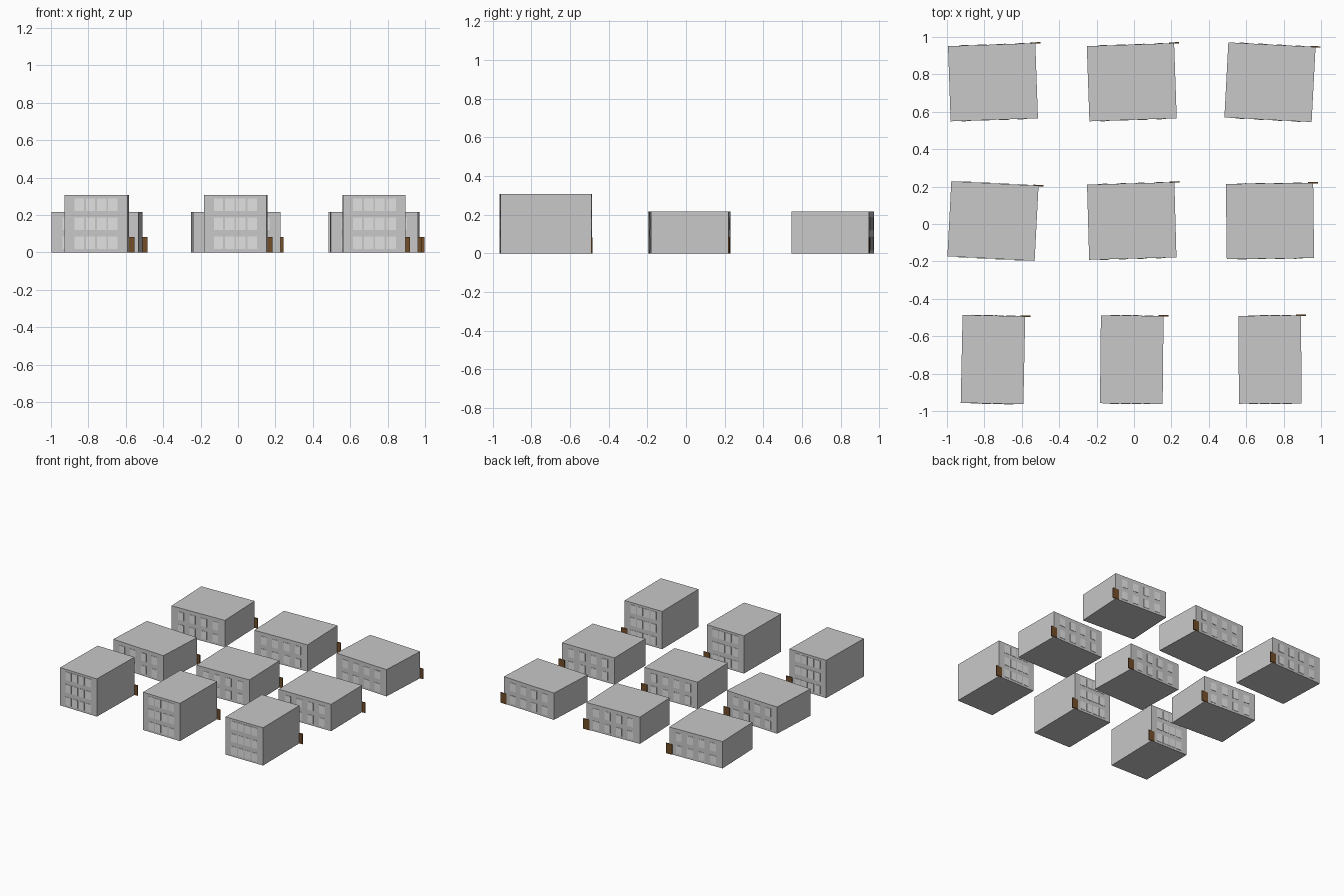
import bpy, bmesh, math
from mathutils import Matrix, Vector

if "Cube" in bpy.data.objects:
    bpy.data.objects.remove(bpy.data.objects["Cube"])


def material(name, colour):
    m = bpy.data.materials.new(name)
    m.diffuse_color = (*colour, 1)
    m.use_nodes = True
    m.node_tree.nodes["Principled BSDF"].inputs["Base Color"].default_value = m.diffuse_color
    return m


WALL = material("wall grey", (0.58, 0.58, 0.58))
GLASS = material("window light grey", (0.76, 0.76, 0.76))
WOOD = material("door brown", (0.17, 0.075, 0.022))


def boxes(name, items, mat, place):
    """One object made from (centre, size) boxes."""
    bm = bmesh.new()
    for centre, size in items:
        bmesh.ops.create_cube(
            bm, size=1,
            matrix=Matrix.Translation(centre) @ Matrix.Diagonal((*size, 1)))
    me = bpy.data.meshes.new(name)
    bm.to_mesh(me)
    bm.free()
    me.materials.append(mat)
    ob = bpy.data.objects.new(name, me)
    ob.matrix_world = place
    bpy.context.collection.objects.link(ob)


def building(name, x, y, angle, size, floors, pitch):
    w, d, h = size
    place = Matrix.Translation((x, y, 0)) @ Matrix.Rotation(math.radians(angle), 4, 'Z')
    boxes(name + "_walls", [((0, 0, h / 2), size)], WALL, place)
    # rows of thin window plates on the front and back walls
    panes = [(Vector(((c - 1.5) * pitch, side * d / 2, 0.051 + 0.102 * f)),
              (0.05, 0.005, 0.066))
             for side in (-1, 1) for c in range(4) for f in range(floors)]
    boxes(name + "_windows", panes, GLASS, place)
    # door plate straddling the back right corner
    boxes(name + "_door", [((w / 2, d / 2 + 0.001, 0.0415), (0.054, 0.007, 0.083))],
          WOOD, place)


LOW, TALL = (0.467, 0.402, 0.217), (0.335, 0.47, 0.306)
COLUMNS = (-0.754, -0.012, 0.727)
ROWS = [("front", -0.725, (-1.2, -0.6, 0.4), TALL, 3, 0.06),
        ("middle", 0.016, (-3, 1.6, 0.7), LOW, 2, 0.1),
        ("back", 0.758, (2, 2, -3), LOW, 2, 0.1)]

for row, y, angles, size, floors, pitch in ROWS:
    for i, (x, a) in enumerate(zip(COLUMNS, angles)):
        building(f"{row}_building_{i + 1}", x, y, a, size, floors, pitch)
